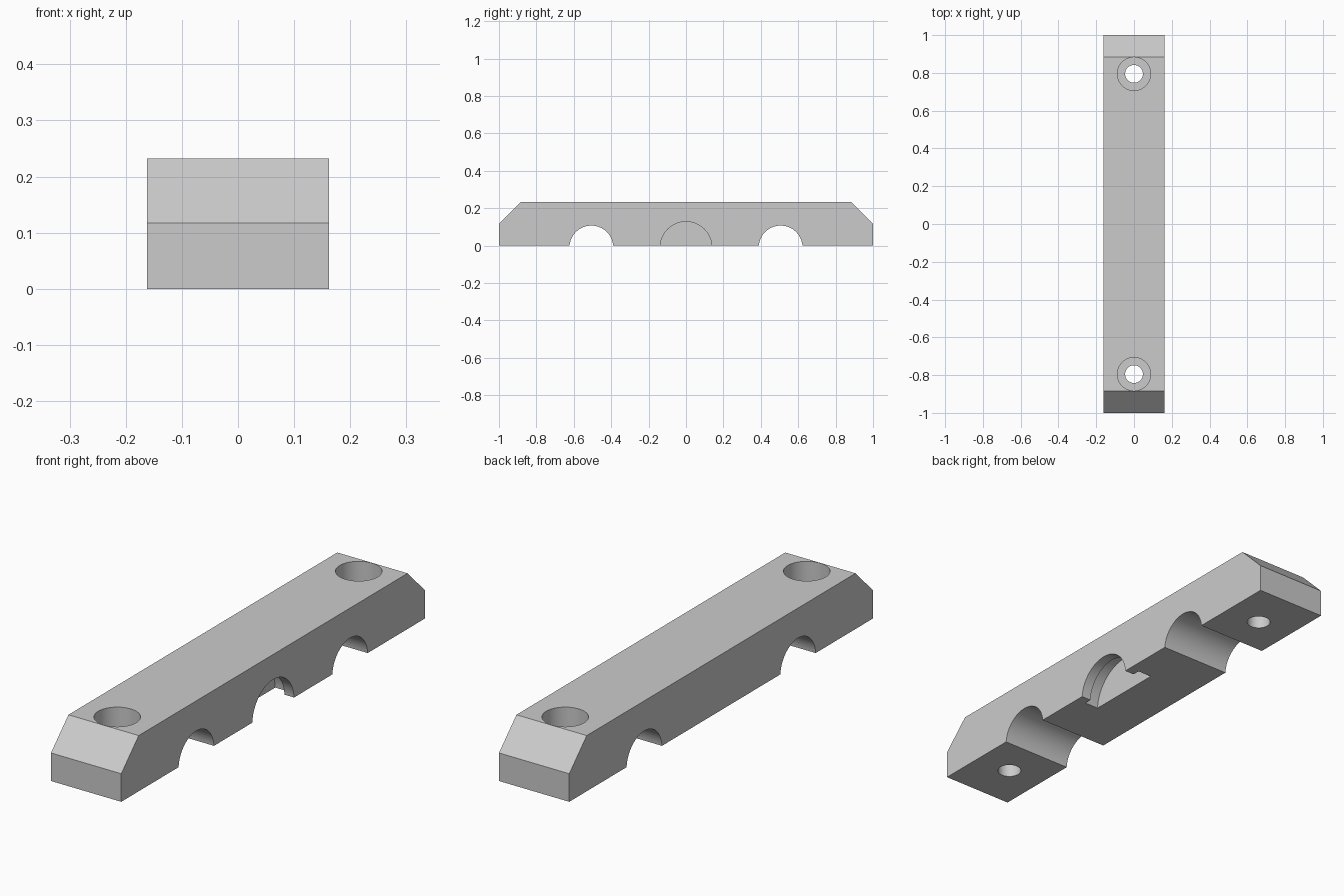
import bpy
import bmesh
from math import pi

cube = bpy.data.objects.get("Cube")
if cube:
    bpy.data.objects.remove(cube, do_unlink=True)

HALF_WIDTH, HEIGHT = 0.162, 0.232
CHAMFER_Y, CHAMFER_Z = 0.885, 0.117
AXIS_Z = -0.01          # shared axis height of all round grooves

grey = bpy.data.materials.new("plain grey")
grey.use_nodes = True
colour = (0.6, 0.6, 0.6, 1)
grey.diffuse_color = colour
grey.node_tree.nodes["Principled BSDF"].inputs["Base Color"].default_value = colour

# Clamp bar: chamfered side profile extruded across the width
profile = [(-1, 0), (1, 0), (1, CHAMFER_Z), (CHAMFER_Y, HEIGHT),
           (-CHAMFER_Y, HEIGHT), (-1, CHAMFER_Z)]
bm = bmesh.new()
face = bm.faces.new([bm.verts.new((-HALF_WIDTH, y, z)) for y, z in profile])
side = bmesh.ops.extrude_face_region(bm, geom=[face])
verts = [v for v in side["geom"] if isinstance(v, bmesh.types.BMVert)]
bmesh.ops.translate(bm, verts=verts, vec=(2 * HALF_WIDTH, 0, 0))
bmesh.ops.recalc_face_normals(bm, faces=bm.faces)
mesh = bpy.data.meshes.new("clamp_bar")
bm.to_mesh(mesh)
bm.free()
mesh.materials.append(grey)
bar = bpy.data.objects.new("clamp_bar", mesh)
bpy.context.collection.objects.link(bar)


def drill(name, radius, start, end, y, along_x):
    """Cut a round hole from start to end, along x or along z."""
    middle = (start + end) / 2
    bpy.ops.mesh.primitive_cylinder_add(
        vertices=64, radius=radius, depth=end - start,
        location=(middle, y, AXIS_Z) if along_x else (0, y, middle),
        rotation=(0, pi / 2 if along_x else 0, 0))
    cutter = bpy.context.object
    cutter.name = name
    cutter.hide_render = True
    cutter.data.materials.append(grey)
    bpy.ops.object.select_all(action='DESELECT')
    bpy.context.view_layer.objects.active = bar
    bar.select_set(True)
    mod = bar.modifiers.new(name, 'BOOLEAN')
    mod.operation = 'DIFFERENCE'
    mod.solver = 'EXACT'
    mod.object = cutter
    bpy.ops.object.modifier_apply(modifier=mod.name)
    bpy.data.objects.remove(cutter, do_unlink=True)


# Two cross grooves and two counterbored screw holes
for s in (-1, 1):
    drill("cross_groove", 0.117, -0.3, 0.3, s * 0.506, True)
    drill("screw_hole", 0.047, -0.1, 0.4, s * 0.795, False)
    drill("screw_head_recess", 0.088, 0.115, 0.4, s * 0.795, False)

# Stepped blind pocket in the left side
drill("pocket_mouth", 0.138, 0.09, 0.3, 0, True)
drill("pocket_slot", 0.17, 0.053, 0.118, 0, True)

bpy.ops.object.shade_smooth_by_angle(angle=pi / 6)
